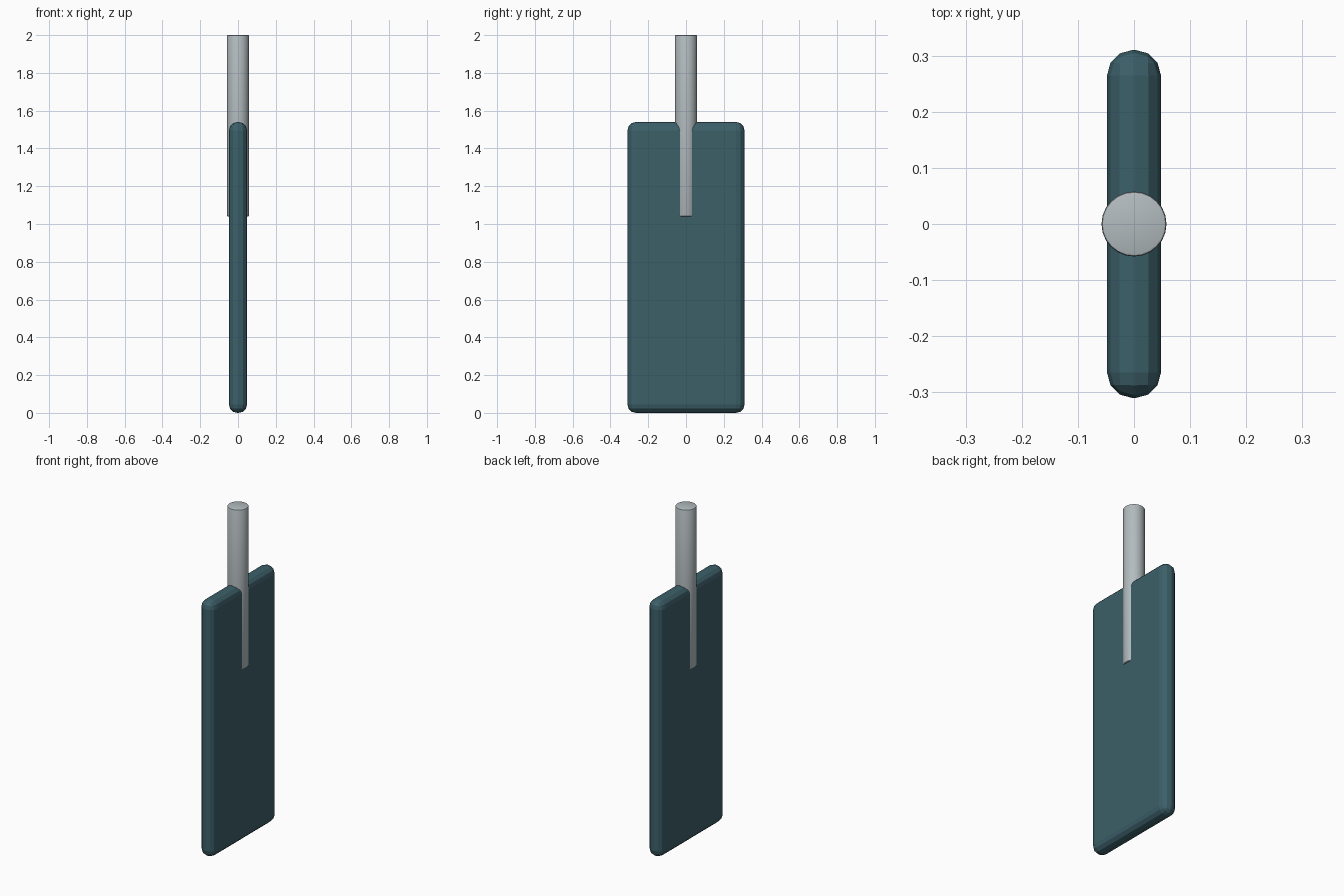
import bpy
import math

if "Cube" in bpy.data.objects:
    bpy.data.objects.remove(bpy.data.objects["Cube"])


def material(name, rgb):
    m = bpy.data.materials.new(name)
    m.diffuse_color = (*rgb, 1.0)
    m.use_nodes = True
    m.node_tree.nodes["Principled BSDF"].inputs["Base Color"].default_value = m.diffuse_color
    return m


def finish(obj, name, mat, width, segments, angle):
    obj.name = name
    obj.data.materials.append(mat)
    bpy.ops.object.transform_apply(location=False, rotation=False, scale=True)
    bev = obj.modifiers.new("rounded_edges", 'BEVEL')
    bev.width = width
    bev.segments = segments
    bev.limit_method = 'ANGLE'
    bev.angle_limit = math.radians(40)
    bpy.ops.object.modifier_apply(modifier=bev.name)
    if angle:
        bpy.ops.object.shade_smooth_by_angle(angle=math.radians(angle))


teal = material("teal", (0.045, 0.115, 0.14))
steel = material("light_grey", (0.45, 0.50, 0.52))

# Flat paddle blade with fully rounded rim
bpy.ops.mesh.primitive_cube_add(size=1, location=(0, 0, 0.77))
blade = bpy.context.object
blade.scale = (0.096, 0.62, 1.54)
finish(blade, "blade", teal, 0.045, 3, 0)

# Round handle sunk into the top of the blade
bpy.ops.mesh.primitive_cylinder_add(vertices=24, radius=0.058, depth=0.96,
                                    location=(0, 0, 1.52))
handle = bpy.context.object
finish(handle, "handle", steel, 0.005, 2, 35)
